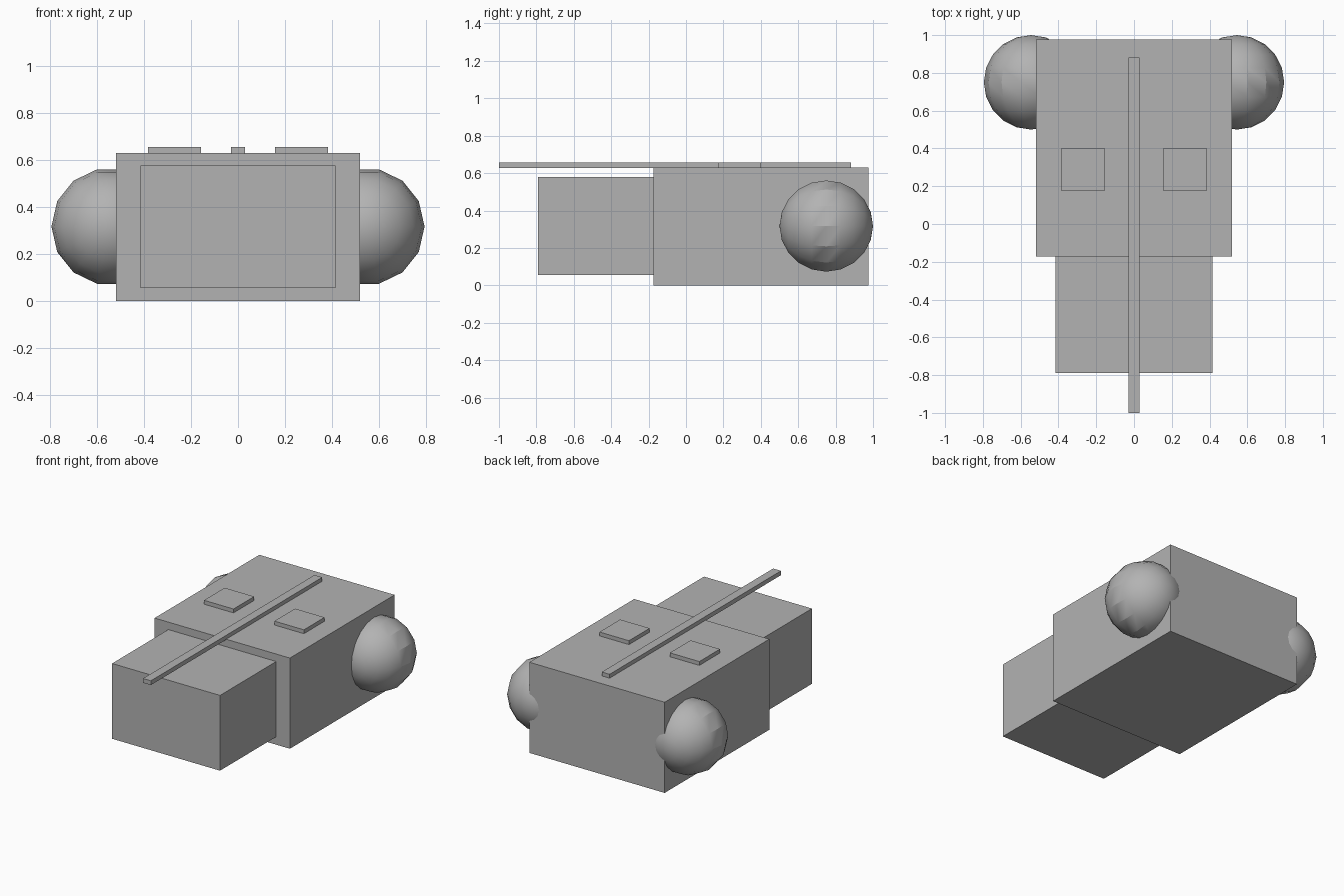
import bpy
import math

if "Cube" in bpy.data.objects:
    bpy.data.objects.remove(bpy.data.objects["Cube"], do_unlink=True)

# Single plain grey
GREY = (0.45, 0.45, 0.45, 1.0)
grey = bpy.data.materials.new("plain_grey")
grey.use_nodes = True
grey.diffuse_color = GREY
grey.node_tree.nodes["Principled BSDF"].inputs["Base Color"].default_value = GREY


def box(name, x, y, z):
    """Box from its (low, high) extents on each axis."""
    spans = (x, y, z)
    bpy.ops.mesh.primitive_cube_add(size=1, location=[(a + b) / 2 for a, b in spans])
    obj = bpy.context.object
    obj.name = name
    obj.scale = [b - a for a, b in spans]
    bpy.ops.object.transform_apply(location=False, rotation=False, scale=True)
    obj.data.materials.append(grey)
    return obj


# Main body and narrower front block
box("body", (-0.52, 0.52), (-0.173, 0.977), (0, 0.63))
box("front_block", (-0.415, 0.415), (-0.79, -0.173), (0.055, 0.578))

# Long bar along the top, reaching past the front
box("top_bar", (-0.03, 0.03), (-1.0, 0.882), (0.627, 0.657))

for side, s in (("left", 1), ("right", -1)):
    # Raised square plate on the roof
    box(side + "_roof_plate", sorted((s * 0.157, s * 0.384)), (0.175, 0.402), (0.627, 0.657))

    # Round ball at the rear corner, poles facing front and back
    bpy.ops.mesh.primitive_uv_sphere_add(
        segments=14, ring_count=10, radius=0.25,
        location=(s * 0.545, 0.75, 0.317), rotation=(math.pi / 2, 0, 0))
    ball = bpy.context.object
    ball.name = side + "_rear_ball"
    ball.data.materials.append(grey)
    bpy.ops.object.transform_apply(location=False, rotation=True, scale=False)
    # Blender starts its segments on y, so turn the ring to put a vertex on x
    ball.rotation_euler = (0, math.pi / 2, 0)
    bpy.ops.object.transform_apply(location=False, rotation=True, scale=False)
    bpy.ops.object.shade_smooth_by_angle(angle=math.radians(25))
